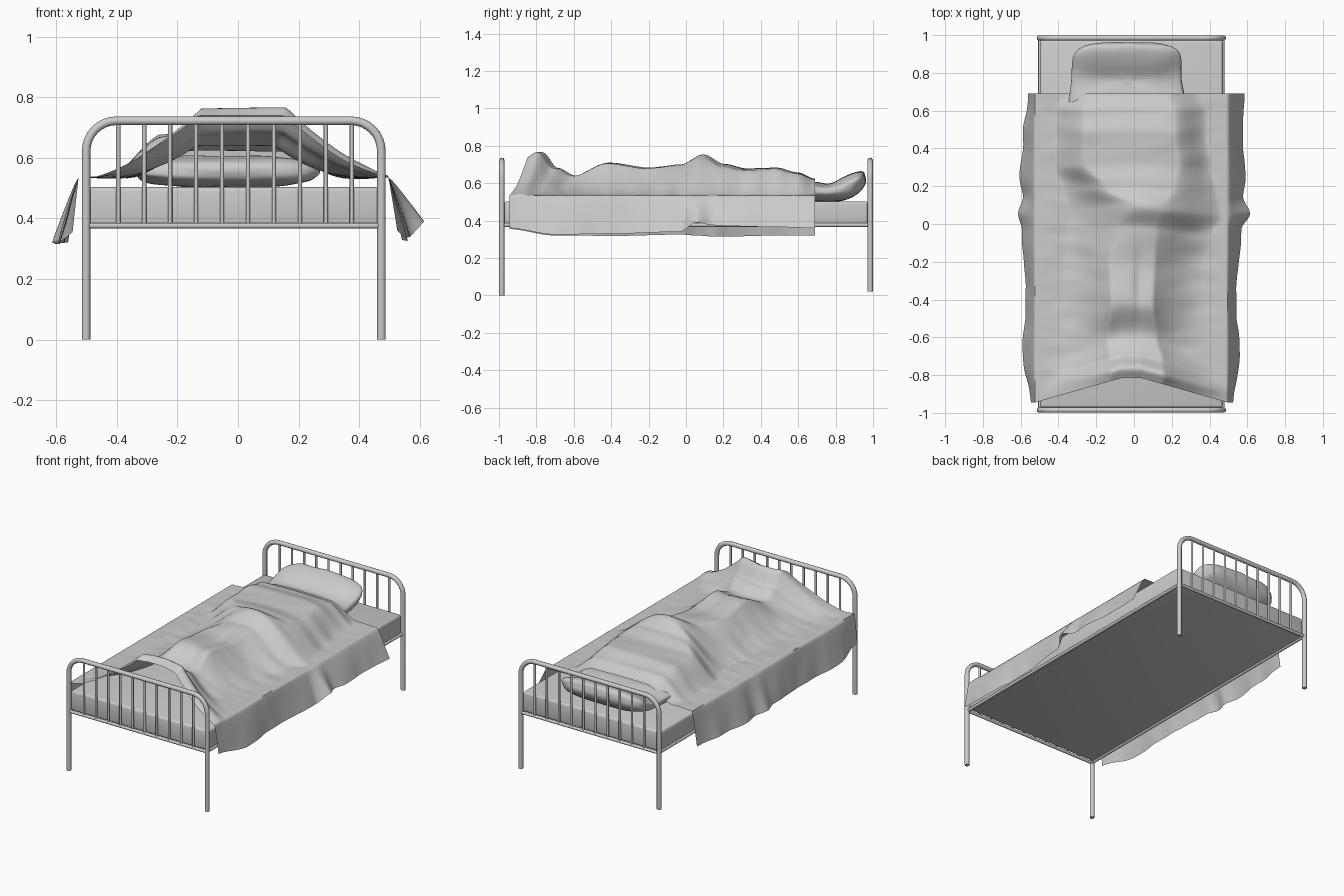
import bpy, bmesh, math
from mathutils import Vector, noise

if "Cube" in bpy.data.objects:
    bpy.data.objects.remove(bpy.data.objects["Cube"])

CX = -0.014          # frame centre line
HW = 0.487           # half spacing of the legs


def finish(bm, name, angle=40):
    bmesh.ops.recalc_face_normals(bm, faces=bm.faces)
    me = bpy.data.meshes.new(name)
    bm.to_mesh(me)
    bm.free()
    ob = bpy.data.objects.new(name, me)
    bpy.context.collection.objects.link(ob)
    bpy.ops.object.select_all(action='DESELECT')
    ob.select_set(True)
    bpy.context.view_layer.objects.active = ob
    bpy.ops.object.shade_smooth_by_angle(angle=math.radians(angle))
    return ob


def tube(name, paths, r):
    cu = bpy.data.curves.new(name, 'CURVE')
    cu.dimensions = '3D'
    cu.bevel_depth = r
    cu.bevel_resolution = 3
    cu.use_fill_caps = True
    for pts in paths:
        sp = cu.splines.new('POLY')
        sp.points.add(len(pts) - 1)
        for p, co in zip(sp.points, pts):
            p.co = (*co, 1)
    ob = bpy.data.objects.new(name, cu)
    bpy.context.collection.objects.link(ob)


def lerp_table(table, s):
    # smooth interpolation between rows of (key, values...), keys descending
    if s >= table[0][0]:
        return table[0][1:]
    for a, b in zip(table, table[1:]):
        if s >= b[0]:
            t = (a[0] - s) / (a[0] - b[0])
            t = t * t * (3 - 2 * t)
            return [p + (q - p) * t for p, q in zip(a[1:], b[1:])]
    return table[-1][1:]


# End frames: bent tube hoop, cross rail and thin bars
for name, y, foot in (("footboard", -0.985, 0.0), ("headboard", 0.985, 0.02)):
    R, top = 0.10, 0.722
    hoop = [(CX - HW, y, foot)]
    for side in (-1, 1):
        for i in range(9):
            a = math.pi / 2 * i / 8
            a = a if side < 0 else math.pi / 2 - a
            hoop.append((CX + side * (HW - R + R * math.cos(a)), y, top - R + R * math.sin(a)))
    hoop.append((CX + HW, y, foot))
    tube(name + "_hoop", [hoop], 0.0142)
    tube(name + "_cross_rail", [[(CX - HW, y, 0.376), (CX + HW, y, 0.376)]], 0.0095)
    bars = [-0.395 + 0.0856 * i for i in range(10)]
    tube(name + "_bars", [[(x, y, 0.376), (x, y, top)] for x in bars], 0.007)

# Side rails
tube("side_rails", [[(CX + s * (HW - 0.004), -0.985, 0.376), (CX + s * (HW - 0.004), 0.985, 0.376)]
                    for s in (-1, 1)], 0.010)

# Mattress
bm = bmesh.new()
bmesh.ops.create_cube(bm, size=1)
for v in bm.verts:
    v.co = (CX + v.co.x * 0.968, v.co.y * 1.945, 0.439 + v.co.z * 0.128)
bmesh.ops.bevel(bm, geom=bm.edges[:], offset=0.014, segments=3, profile=0.5, affect='EDGES')
finish(bm, "mattress")

# Pillow: plump super-ellipsoid, bent up against the headboard
bm = bmesh.new()
bmesh.ops.create_uvsphere(bm, u_segments=64, v_segments=40, radius=1)
spow = lambda a, p: math.copysign(abs(a) ** p, a)
for v in bm.verts:
    r = math.hypot(v.co.x, v.co.y)
    c, s = (v.co.x / r, v.co.y / r) if r > 1e-6 else (0, 0)
    rr = min(1, r) ** 0.7
    px, py, pz = spow(c, 0.55) * rr, spow(s, 0.55) * rr, spow(v.co.z, 0.75)
    rear = max(0, py)
    y = 0.755 + 0.205 * py - 0.012 * pz * rear
    lift = max(0, (py + 0.05) / 1.05) ** 2 * 0.075
    dip = 0.016 * math.exp(-((py - 0.05) / 0.3) ** 2) * (pz > 0)
    x = -0.038 + px * (0.305 - 0.016 * math.sin(py * 3 + 1))
    n = noise.noise(Vector((x * 9, y * 9, pz * 2)))
    z = 0.556 + lift + pz * (0.054 - dip + 0.025 * rear) + 0.004 * n
    v.co = (x + 0.012 * n, y + 0.006 * n, max(z, 0.502))
finish(bm, "pillow", 80)

# Blanket crest: station, crest height, ridge centre, plateau half width, spread, tautness
CREST = [(0.69, 0.625, -0.02, 0.20, 0.36, 0), (0.60, 0.657, -0.02, 0.24, 0.40, 0),
         (0.48, 0.685, -0.02, 0.24, 0.40, 0), (0.33, 0.678, -0.01, 0.25, 0.41, 0),
         (0.20, 0.702, 0.03, 0.19, 0.40, 0), (0.09, 0.752, 0.06, 0.08, 0.40, 0),
         (-0.03, 0.700, 0.02, 0.10, 0.38, 0.2), (-0.20, 0.682, -0.01, 0.12, 0.36, 0.6),
         (-0.42, 0.708, -0.01, 0.11, 0.38, 0.8), (-0.60, 0.640, -0.01, 0.13, 0.44, 1),
         (-0.70, 0.680, 0.01, 0.14, 0.48, 1), (-0.78, 0.762, 0.02, 0.14, 0.505, 1),
         (-0.84, 0.735, 0.01, 0.14, 0.49, 1)]
# Hem of the hanging sides: station, left x, left z, right x, right z
HEM = [(0.69, -0.56, 0.32, 0.585, 0.36), (0.50, -0.585, 0.32, 0.575, 0.365),
       (0.27, -0.605, 0.315, 0.59, 0.37), (0.18, -0.59, 0.315, 0.58, 0.375),
       (0.10, -0.61, 0.32, 0.61, 0.39), (0.02, -0.595, 0.325, 0.57, 0.34),
       (-0.30, -0.572, 0.318, 0.54, 0.33), (-0.60, -0.59, 0.32, 0.56, 0.325),
       (-0.84, -0.545, 0.355, 0.525, 0.36)]
LEFT, RIGHT, EDGE_Z = -0.525, 0.495, 0.535
ROWS, COLS, FLAP = 150, 96, 16


def blanket_point(s, k):
    crest, mid, flat, spread, taut = lerp_table(CREST, s)
    hem = lerp_table(HEM, s)
    u = min(max(k / COLS, 0), 1)
    x = LEFT + (RIGHT - LEFT) * u
    # foot hem bows in toward the middle
    v = (0.69 - s) / 1.52
    ax = min(1, abs(x - CX) / 0.51)
    bow = 0.13 * max(0, ax - 0.1) / 0.9
    y = 0.69 - (0.69 + 0.815 + bow) * v
    # cross-section: plateau, then a rounded or hollow slope to the mattress edge
    d = max(0, abs(x - mid) - flat) / max(0.05, spread - flat)
    f = max(0, 1 - d)
    hollow = 1.45 + 0.7 * min(1, max(0, (s + 0.76) / 0.12))
    f = taut * f ** hollow + (1 - taut) * (0.5 * f + 0.5 * f * f * (3 - 2 * f))
    f *= 1 - 0.06 * (1 - taut) * min(1, abs(x - mid) / max(flat, 0.01)) ** 2
    z = EDGE_Z + (crest - EDGE_Z) * f
    # valley between the legs and cross folds
    leg = math.exp(-((s + 0.33) / 0.17) ** 2)
    z -= 0.015 * leg * math.exp(-((x - 0.03) / 0.03) ** 2)
    inner = min(1, (1 - ax) * 6)
    z += inner * 0.006 * noise.noise(Vector((x * 4 + 3, y * 6, 1.7)))
    z += inner * min(1, 2 * ax) * 0.005 * noise.noise(Vector((x * 6, y * 15, 5.1)))
    # hanging sides
    t = (-k if k < 0 else k - COLS) / FLAP
    if t > 0:
        ex, hx, hz = (LEFT, hem[0], hem[1]) if k < 0 else (RIGHT, hem[2], hem[3])
        wave = 0.006 * noise.noise(Vector((y * 9, t, 9 if k < 0 else 4)))
        x = ex + (hx - ex) * (0.25 * t ** 0.5 + 0.75 * t) + wave * t
        z = EDGE_Z + (hz - EDGE_Z) * t
    return x, y, z


# Blanket sheet
bm = bmesh.new()
grid = [[bm.verts.new(blanket_point(0.69 - 1.52 * r / ROWS, k)) for k in range(-FLAP, COLS + FLAP + 1)]
        for r in range(ROWS + 1)]
for a, b in zip(grid, grid[1:]):
    for i in range(len(a) - 1):
        bm.faces.new((a[i], a[i + 1], b[i + 1], b[i]))
finish(bm, "blanket", 70)
